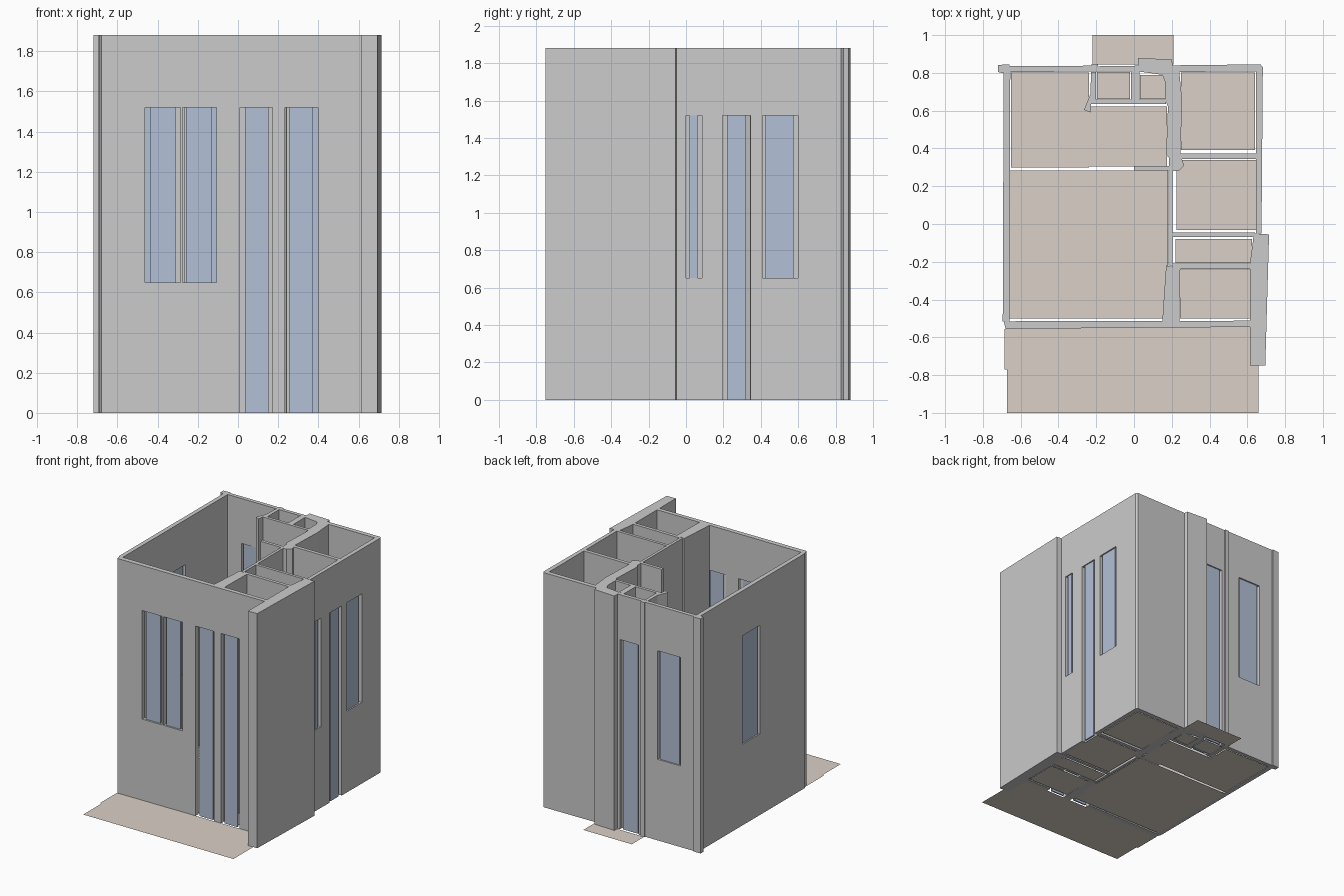
import bpy, bmesh

if "Cube" in bpy.data.objects:
    bpy.data.objects.remove(bpy.data.objects["Cube"])

HEIGHT, HEAD, SILL = 1.88, 1.52, 0.65


def material(name, rgb):
    m = bpy.data.materials.new(name)
    m.diffuse_color = (*rgb, 1)
    m.use_nodes = True
    m.node_tree.nodes["Principled BSDF"].inputs["Base Color"].default_value = m.diffuse_color
    return m


glass_mat = material("glass_blue", (0.45, 0.53, 0.68))
floor_mat = material("floor_beige", (0.70, 0.63, 0.57))


def prism(name, pts, z0, z1, mat=None):
    """Plan outline raised from z0 to z1; a flat sheet when both are equal."""
    bm = bmesh.new()
    face = bm.faces.new([bm.verts.new((x, y, z0)) for x, y in pts])
    if z1 > z0:
        ext = bmesh.ops.extrude_face_region(bm, geom=[face])
        verts = [v for v in ext["geom"] if isinstance(v, bmesh.types.BMVert)]
        bmesh.ops.translate(bm, verts=verts, vec=(0, 0, z1 - z0))
    bmesh.ops.recalc_face_normals(bm, faces=bm.faces)
    mesh = bpy.data.meshes.new(name)
    bm.to_mesh(mesh)
    bm.free()
    ob = bpy.data.objects.new(name, mesh)
    bpy.context.collection.objects.link(ob)
    if mat:
        mesh.materials.append(mat)
    return ob


def rect(x0, x1, y0, y1):
    return [(x0, y0), (x1, y0), (x1, y1), (x0, y1)]


def wall(name, pts):
    return prism(name, pts, 0, HEIGHT)


def opening(ob, name, axis, lo, hi, glo, ghi, mid, z0):
    """Cut lo..hi through a wall running along axis, then set a glass pane glo..ghi."""
    def plan(a, b, half):
        r = (a, b, mid - half, mid + half)
        return rect(*r) if axis == "x" else rect(r[2], r[3], a, b)
    cutter = prism("cutter", plan(lo, hi, 0.07), z0 if z0 > 0 else -0.1, HEAD)
    mod = ob.modifiers.new("opening", "BOOLEAN")
    mod.operation, mod.solver, mod.object = "DIFFERENCE", "EXACT", cutter
    bpy.context.view_layer.objects.active = ob
    bpy.ops.object.modifier_apply(modifier=mod.name)
    bpy.data.objects.remove(cutter)
    prism(name, plan(glo, ghi, 0.006), z0, HEAD, glass_mat)


# Outer walls
front = wall("front_wall", [(-0.69, -0.515), (-0.68, -0.555), (0.615, -0.545), (0.615, -0.512)])
left = wall("left_wall", [(-0.695, -0.515), (-0.66, -0.515), (-0.655, 0.805), (-0.69, 0.805)])
right = wall("right_wall", [(0.645, -0.05), (0.675, -0.05), (0.682, 0.83), (0.645, 0.808)])
wall("right_wing_wall", [(0.635, -0.05), (0.715, -0.055), (0.695, -0.75), (0.615, -0.75), (0.615, -0.2)])
back = wall("back_wall", [
    (-0.72, 0.805), (-0.70, 0.80), (-0.655, 0.805), (0.02, 0.808), (0.15, 0.79), (0.24, 0.805),
    (0.645, 0.808), (0.682, 0.83), (0.67, 0.845), (0.205, 0.84), (0.20, 0.87), (0.02, 0.88),
    (0.02, 0.838), (-0.19, 0.835), (-0.19, 0.847), (-0.225, 0.847), (-0.225, 0.838),
    (-0.66, 0.836), (-0.66, 0.845), (-0.72, 0.842)])

# Central spine wall, in three runs
wall("spine_wall_back", [
    (0.24, 0.805), (0.255, 0.65), (0.245, 0.37), (0.265, 0.31), (0.235, 0.28), (0.185, 0.28),
    (0.185, 0.35), (0.17, 0.37), (0.18, 0.62), (0.165, 0.66), (0.165, 0.75), (0.15, 0.79)])
wall("spine_wall_middle", rect(0.183, 0.205, -0.22, 0.28))
wall("spine_wall_front", [(0.17, -0.22), (0.245, -0.235), (0.24, -0.513), (0.15, -0.513)])

# Partition walls
wall("partition_right_back", rect(0.24, 0.645, 0.343, 0.372))
wall("partition_right_middle", rect(0.205, 0.64, -0.068, -0.045))
bath = wall("partition_right_front", rect(0.205, 0.616, -0.237, -0.21))
closet = wall("closet_front_wall", rect(-0.225, 0.17, 0.636, 0.66))
wall("closet_divider", rect(-0.015, 0.03, 0.66, 0.807))
wall("closet_side_wall", [(-0.23, 0.59), (-0.265, 0.605), (-0.23, 0.69), (-0.228, 0.806),
                          (-0.2, 0.806), (-0.2, 0.66), (-0.225, 0.65)])
wall("stub_wall", rect(0.0, 0.185, 0.283, 0.308))

# Windows and doors: wall, name, axis, opening, glass, wall centre, sill
for spec in (
    (front, "front_window_left", "x", -0.463, -0.287, -0.437, -0.31, -0.532, SILL),
    (front, "front_window_right", "x", -0.276, -0.108, -0.258, -0.133, -0.532, SILL),
    (front, "front_door_left", "x", 0.01, 0.172, 0.035, 0.153, -0.53, 0),
    (front, "front_door_right", "x", 0.235, 0.398, 0.255, 0.37, -0.53, 0),
    (right, "right_window_front", "y", 0.0, 0.085, 0.018, 0.062, 0.662, SILL),
    (right, "right_door", "y", 0.195, 0.345, 0.22, 0.32, 0.662, 0),
    (right, "right_window_back", "y", 0.408, 0.598, 0.425, 0.575, 0.662, SILL),
    (left, "left_window", "y", 0.055, 0.275, 0.07, 0.26, -0.675, SILL),
    (back, "back_window", "x", -0.535, -0.335, -0.52, -0.348, 0.82, SILL),
    (back, "back_door", "x", -0.165, 0.0, -0.152, -0.02, 0.82, 0),
    (bath, "inner_door_right", "x", 0.35, 0.5, 0.365, 0.485, -0.223, 0),
    (closet, "inner_door_closet", "x", -0.17, -0.03, -0.155, -0.045, 0.648, 0),
):
    opening(*spec)

# Thin floor sheets
for name, r in {
    "floor_back_left": (-0.65, -0.237, 0.30, 0.802),
    "floor_passage": (-0.237, 0.175, 0.305, 0.622),
    "floor_main_room": (-0.66, 0.18, -0.50, 0.282),
    "floor_closet_left": (-0.195, -0.02, 0.663, 0.805),
    "floor_closet_right": (0.033, 0.163, 0.663, 0.79),
    "floor_back_right": (0.25, 0.64, 0.393, 0.803),
    "floor_hall": (0.225, 0.645, -0.033, 0.34),
    "floor_store": (0.22, 0.625, -0.207, -0.08),
    "floor_front_right": (0.243, 0.613, -0.50, -0.24),
    "balcony_back": (-0.22, 0.21, 0.845, 1.0),
}.items():
    prism(name, rect(*r), 0, 0, floor_mat)
prism("balcony_front", [(-0.685, -0.555), (-0.685, -0.77), (-0.672, -0.77), (-0.672, -1.0),
                        (0.66, -1.0), (0.66, -0.75), (0.615, -0.75), (0.615, -0.545)], 0, 0, floor_mat)
